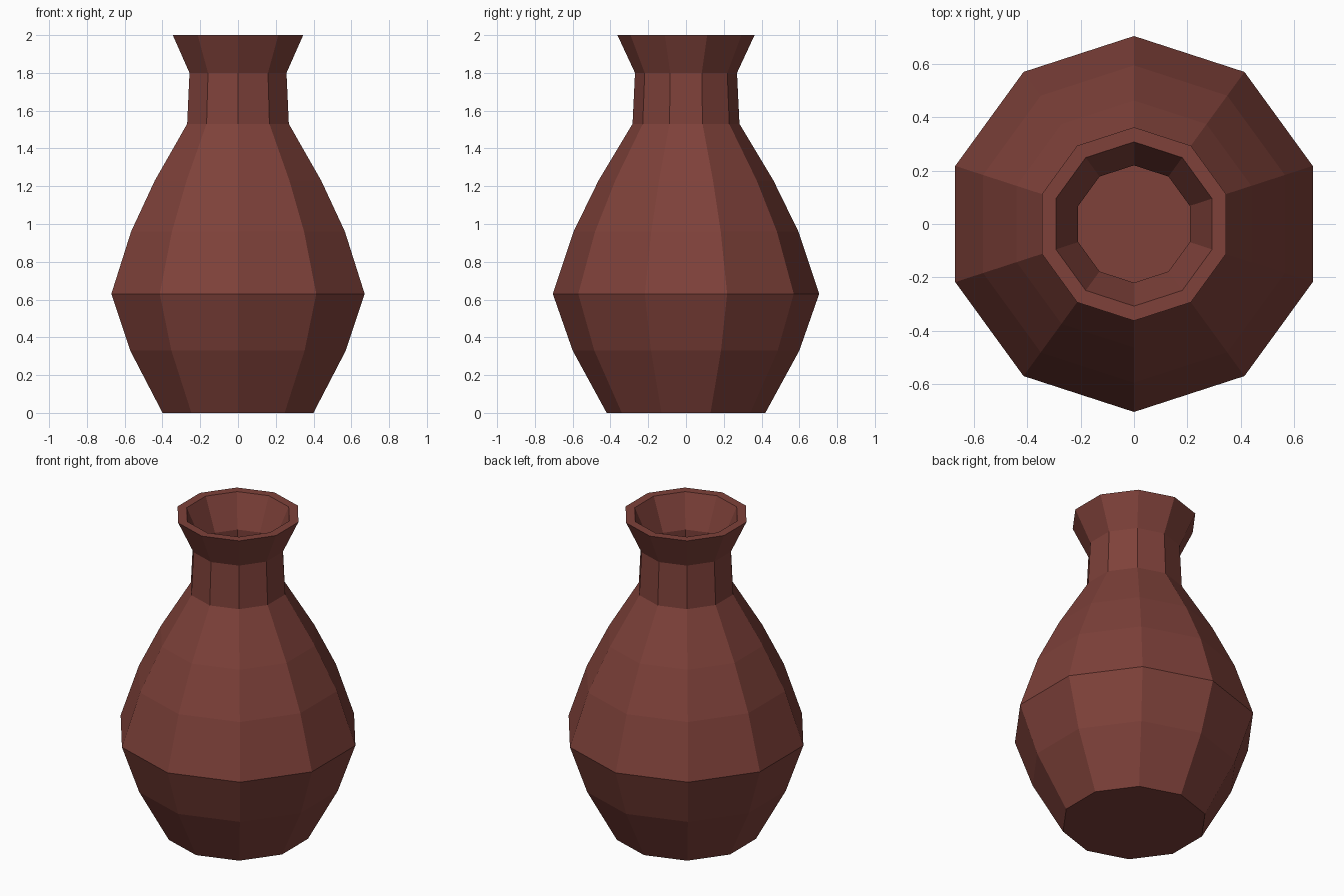
import bpy, bmesh, math

if "Cube" in bpy.data.objects:
    bpy.data.objects.remove(bpy.data.objects["Cube"])

SIDES = 10

# (radius, height): outer wall going up, then inner wall going down
OUTER = [(0.42, 0), (0.60, 0.33), (0.705, 0.63), (0.595, 0.96),
         (0.463, 1.23), (0.283, 1.53), (0.27, 1.80), (0.363, 2.0)]
INNER = [(0.308, 2.0), (0.22, 1.80), (0.234, 1.52), (0.41, 1.21),
         (0.54, 0.94), (0.65, 0.63), (0.55, 0.35), (0.39, 0.05)]

clay = bpy.data.materials.new("red_brown_clay")
clay.diffuse_color = (0.21, 0.053, 0.042, 1)
clay.use_nodes = True
clay.node_tree.nodes["Principled BSDF"].inputs["Base Color"].default_value = clay.diffuse_color

# Vase: stacked ten-sided rings, corners on the y axis
bm = bmesh.new()
rings = []
for r, z in OUTER + INNER:
    angles = [math.pi / 2 + 2 * math.pi * i / SIDES for i in range(SIDES)]
    rings.append([bm.verts.new((r * math.cos(a), r * math.sin(a), z)) for a in angles])
for low, high in zip(rings, rings[1:]):
    for i in range(SIDES):
        j = (i + 1) % SIDES
        bm.faces.new((low[i], low[j], high[j], high[i]))
# Underside and inside floor
bm.faces.new(rings[0][::-1])
bm.faces.new(rings[-1])
bmesh.ops.recalc_face_normals(bm, faces=bm.faces[:])

mesh = bpy.data.meshes.new("vase")
bm.to_mesh(mesh)
bm.free()
mesh.materials.append(clay)
bpy.context.collection.objects.link(bpy.data.objects.new("vase", mesh))
